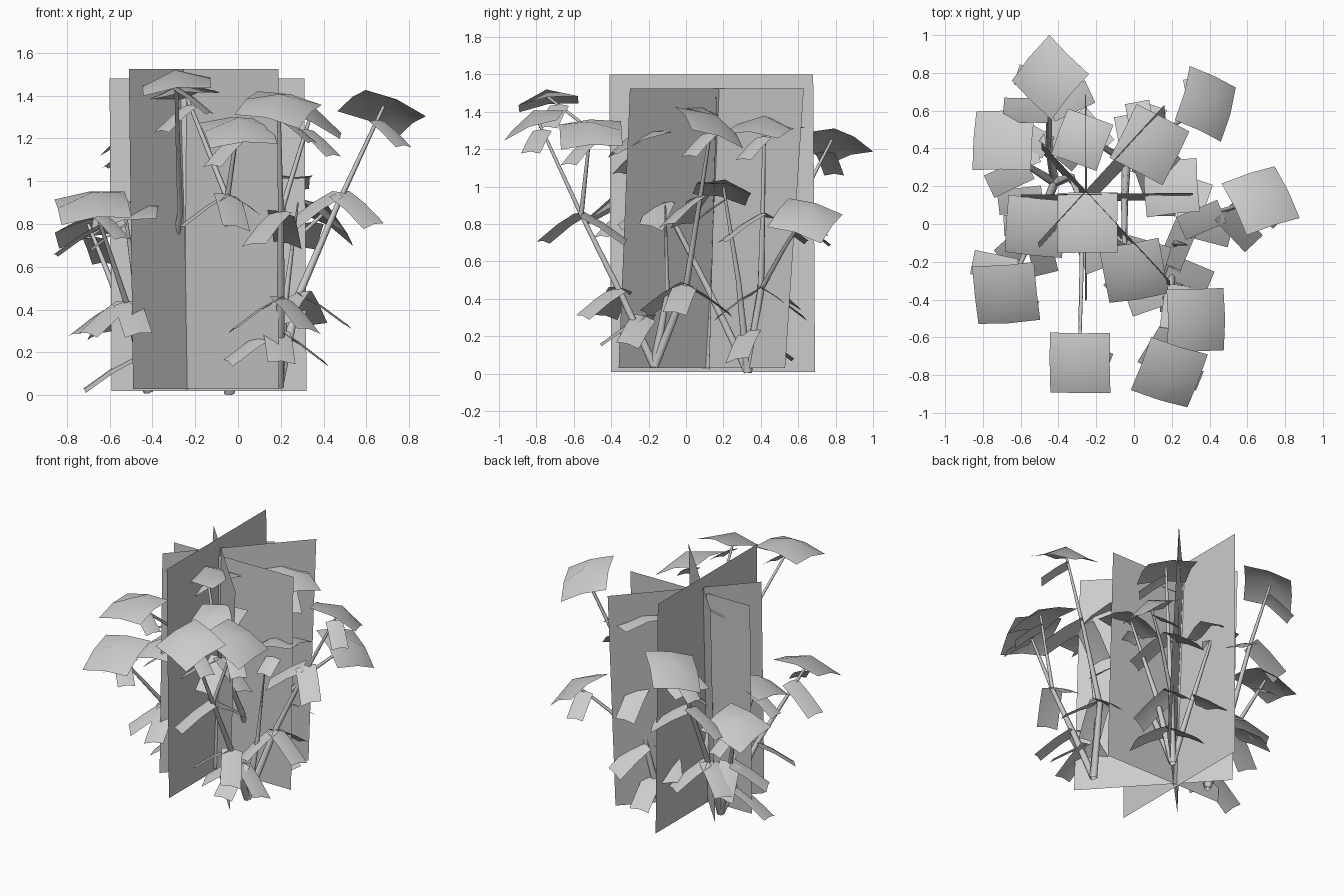
import bpy, bmesh, math, random
from mathutils import Vector, Matrix

if "Cube" in bpy.data.objects:
    bpy.data.objects.remove(bpy.data.objects["Cube"])

random.seed(4)


def make(name, bm, smooth=False):
    me = bpy.data.meshes.new(name)
    bm.to_mesh(me)
    bm.free()
    ob = bpy.data.objects.new(name, me)
    bpy.context.collection.objects.link(ob)
    if smooth:
        for p in me.polygons:
            p.use_smooth = True
    return ob


# crossed foliage cards: two ends at the top, two at the bottom
def card(name, a, b, zt, a2, b2, zb):
    bm = bmesh.new()
    pts = [(*a2, zb), (*b2, zb), (*b, zt), (*a, zt)]
    bm.faces.new([bm.verts.new(p) for p in pts])
    make(name, bm)


card("card_side", (-.26, -.41), (-.26, .68), 1.60, (-.25, -.40), (-.25, .69), .01)
card("card_front", (-.60, .155), (.31, .165), 1.48, (-.59, .12), (.32, .125), .02)
card("card_diagonal_a", (-.51, -.10), (.16, .63), 1.525, (-.49, -.16), (.17, .53), .03)
card("card_diagonal_b", (-.49, .43), (.19, -.30), 1.525, (-.49, .38), (.19, -.36), .03)


# tapered six-sided stem through a list of points
def stem(bm, pts, r0=.026, r1=.008):
    rings = []
    for i, p in enumerate(pts):
        d = (pts[min(i + 1, len(pts) - 1)] - pts[max(i - 1, 0)]).normalized()
        q = d.to_track_quat('Z', 'Y')
        r = r0 + (r1 - r0) * i / (len(pts) - 1)
        rings.append([bm.verts.new(p + q @ Vector((r * math.cos(k * math.pi / 3),
                      r * math.sin(k * math.pi / 3), 0))) for k in range(6)])
    for lo, hi in zip(rings, rings[1:]):
        for k in range(6):
            bm.faces.new((lo[k], lo[(k + 1) % 6], hi[(k + 1) % 6], hi[k]))


# drooping leaf, twisted a little about its length
def leaf(bm, start, yaw, length=.24, width=.13, drop=.14, roll=0):
    a = math.radians(yaw)
    out, side = Vector((math.cos(a), math.sin(a), 0)), Vector((-math.sin(a), math.cos(a), roll))
    rows = []
    for t, z in ((.02, .01), (.45, -.33 * drop), (1, -drop)):
        c = start + out * length * t + Vector((0, 0, z))
        rows.append([bm.verts.new(c + side * s * width / 2 - Vector((0, 0, abs(s) * .01)))
                     for s in (-1, 0, 1)])
    for lo, hi in zip(rows, rows[1:]):
        for k in range(2):
            bm.faces.new((lo[k], hi[k], hi[k + 1], lo[k + 1]))


# square cap with a raised middle on top of a stem, leaning over
def cap(bm, centre, yaw, size, lean):
    h = size / 2
    lean = Vector((*lean, 0))
    tilt = Matrix.Rotation(lean.length, 3, Vector((-lean.y, lean.x, 0)))
    rot = tilt @ Matrix.Rotation(math.radians(yaw), 3, 'Z')
    rise = (.04, -.02, -.04)
    g = [[bm.verts.new(centre + rot @ Vector((i * h, j * h, rise[abs(i) + abs(j)])))
          for i in (-1, 0, 1)] for j in (-1, 0, 1)]
    for j in range(2):
        for i in range(2):
            bm.faces.new((g[j][i], g[j][i + 1], g[j + 1][i + 1], g[j + 1][i]))


# each branch: stem nodes, cap centre, cap yaw, cap size, cap lean
P = (.19, -.17, .04)
Q = (-.04, .33, .01)
R = (-.42, .22, .02)
fork = (.20, -.56, .85)
inner = (-.05, -.12, .92)
branches = [
    ([P, (.28, 0, .46), (.47, .07, .9)], (.68, .14, 1.35), 22, .32, (.25, .45)),
    ([P, (.20, -.35, .43), fork], (.19, -.80, 1.37), -19, .32, (.08, -.4)),
    ([fork], (.34, -.51, 1.31), 1, .33, (.42, -.05)),
    ([R, (-.33, .25, .45), (-.27, .08, .85)], (-.29, -.74, 1.48), 0, .32, (-.12, -.15)),
    ([Q, (-.05, .12, .45), inner], (0, -.26, 1.26), 10, .32, (0, -.38)),
    ([inner], (-.25, .01, 1.42), 0, .32, (-.1, .1)),
    ([Q, (.03, .40, .45), (.06, .41, .85)], (.09, .42, 1.34), -27, .32, (.2, 0)),
    ([(.03, .40, .45), (.22, .53, .68)], (.40, .64, .85), -20, .31, (.6, .1)),
    ([Q, (.06, .28, .5)], (.19, .20, 1.0), 5, .29, (-.25, .2)),
    ([Q, (-.15, .40, .5)], (-.28, .45, 1.0), -20, .26, (-.15, .1)),
    ([R, (-.55, .30, .43)], (-.70, .45, .80), -2, .32, (-.25, .25)),
    ([R, (-.45, .40, .45), (-.45, .60, .9)], (-.46, .78, 1.25), -42, .32, (-.45, .1)),
    ([R, (-.47, .10, .45)], (-.53, -.02, .87), -5, .31, (-.2, -.2)),
    ([R, (-.52, -.03, .43)], (-.68, -.38, .91), 5, .33, (-.08, -.38)),
]
stems, caps, leaves = bmesh.new(), bmesh.new(), bmesh.new()
for n, (nodes, top, yaw, size, lean) in enumerate(branches):
    pts = [Vector(p) for p in nodes] + [Vector(top)]
    first = nodes[0] in (P, Q, R)
    stem(stems, pts, .024 if first else .014)
    cap(caps, pts[-1], yaw, size, lean)
    # one small leaf tucked under the cap
    d = (pts[-1] - pts[-2]).normalized()
    out = math.degrees(math.atan2(d.y, d.x))
    leaf(leaves, pts[-1] - d * .08, out + (70 if n % 2 else -60), .17, .11, .11)
# bare shoot
stem(stems, [Vector(P), Vector((.22, -.10, .43)), Vector((.28, -.11, .9))], .026, .004)

# whorls of leaves at the stem nodes: point, leaf directions
whorls = [
    ((.18, -.22, .30), (-20, 200, 280)),
    ((.20, -.35, .45), (195, -60)),
    ((.28, 0, .47), (-15, 75, 250)),
    ((.47, .07, .94), (-50, 200)),
    ((.20, -.56, .85), (240, 80)),
    ((-.05, -.12, .93), (-20, 200, 280)),
    ((.03, .40, .45), (70, -75)),
    ((.06, .41, .85), (100, -70)),
    ((0, .34, .22), (-20, 100)),
    ((-.15, .40, .48), (130,)),
    ((-.48, .14, .17), (190,)),
    ((-.55, .30, .43), (110, 210)),
    ((-.45, .40, .45), (60, 150)),
    ((-.45, .60, .90), (20, 180)),
    ((-.52, -.03, .43), (220, 285)),
    ((-.62, -.25, .80), (170,)),
]
for p, yaws in whorls:
    for yaw in yaws:
        leaf(leaves, Vector(p), yaw + random.uniform(-5, 5), roll=random.uniform(-.35, .35))

make("stems", stems, True)
make("leaf_caps", caps, True)
make("leaves", leaves, True)
